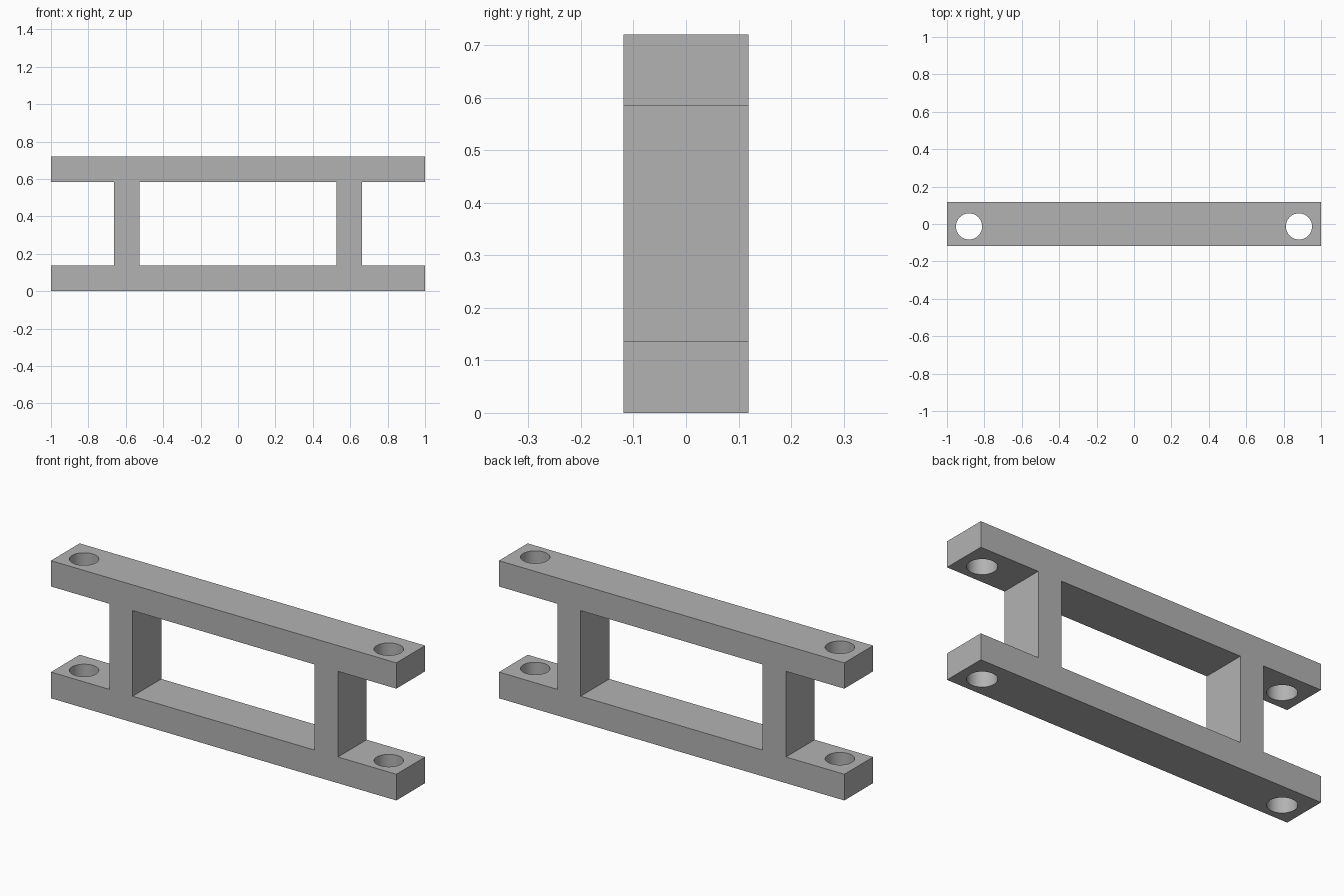
import bpy
import math

if "Cube" in bpy.data.objects:
    bpy.data.objects.remove(bpy.data.objects["Cube"], do_unlink=True)

HALF_DEPTH = 0.1185
HEIGHT = 0.72
BAR_LOW, BAR_HIGH = 0.137, 0.585     # gap between the two bars
POST_INNER, POST_OUTER = 0.527, 0.662


def block(name, x0, x1, z0, z1, half_depth):
    bpy.ops.mesh.primitive_cube_add(size=1, location=((x0 + x1) / 2, 0, (z0 + z1) / 2))
    obj = bpy.context.object
    obj.name = name
    obj.scale = (x1 - x0, 2 * half_depth, z1 - z0)
    bpy.ops.object.transform_apply(location=True, rotation=False, scale=True)
    return obj


def carve(target, cutter):
    mod = target.modifiers.new("carve", "BOOLEAN")
    mod.operation = "DIFFERENCE"
    mod.solver = "EXACT"
    mod.object = cutter
    bpy.context.view_layer.objects.active = target
    bpy.ops.object.modifier_apply(modifier=mod.name)
    bpy.data.objects.remove(cutter, do_unlink=True)


# Solid block that becomes two bars joined by two posts
frame = block("double_bar_frame", -1, 1, 0, HEIGHT, HALF_DEPTH)

# Central window and the open notch at each end
openings = [(-POST_INNER, POST_INNER), (-1.2, -POST_OUTER), (POST_OUTER, 1.2)]
for x0, x1 in openings:
    carve(frame, block("opening_cutter", x0, x1, BAR_LOW, BAR_HIGH, 0.3))

# Bolt holes through both bars at each end
for side in (-1, 1):
    bpy.ops.mesh.primitive_cylinder_add(
        vertices=48, radius=0.07, depth=2, location=(side * 0.882, -0.013, HEIGHT / 2))
    carve(frame, bpy.context.object)

# Plain grey finish
grey = bpy.data.materials.new("mid_grey")
grey.use_nodes = True
colour = (0.45, 0.45, 0.45, 1)
grey.diffuse_color = colour
grey.node_tree.nodes["Principled BSDF"].inputs["Base Color"].default_value = colour
frame.data.materials.clear()
frame.data.materials.append(grey)

# Smooth hole walls, sharp block edges
bpy.ops.object.select_all(action="DESELECT")
frame.select_set(True)
bpy.context.view_layer.objects.active = frame
bpy.ops.object.shade_smooth_by_angle(angle=math.radians(30))
